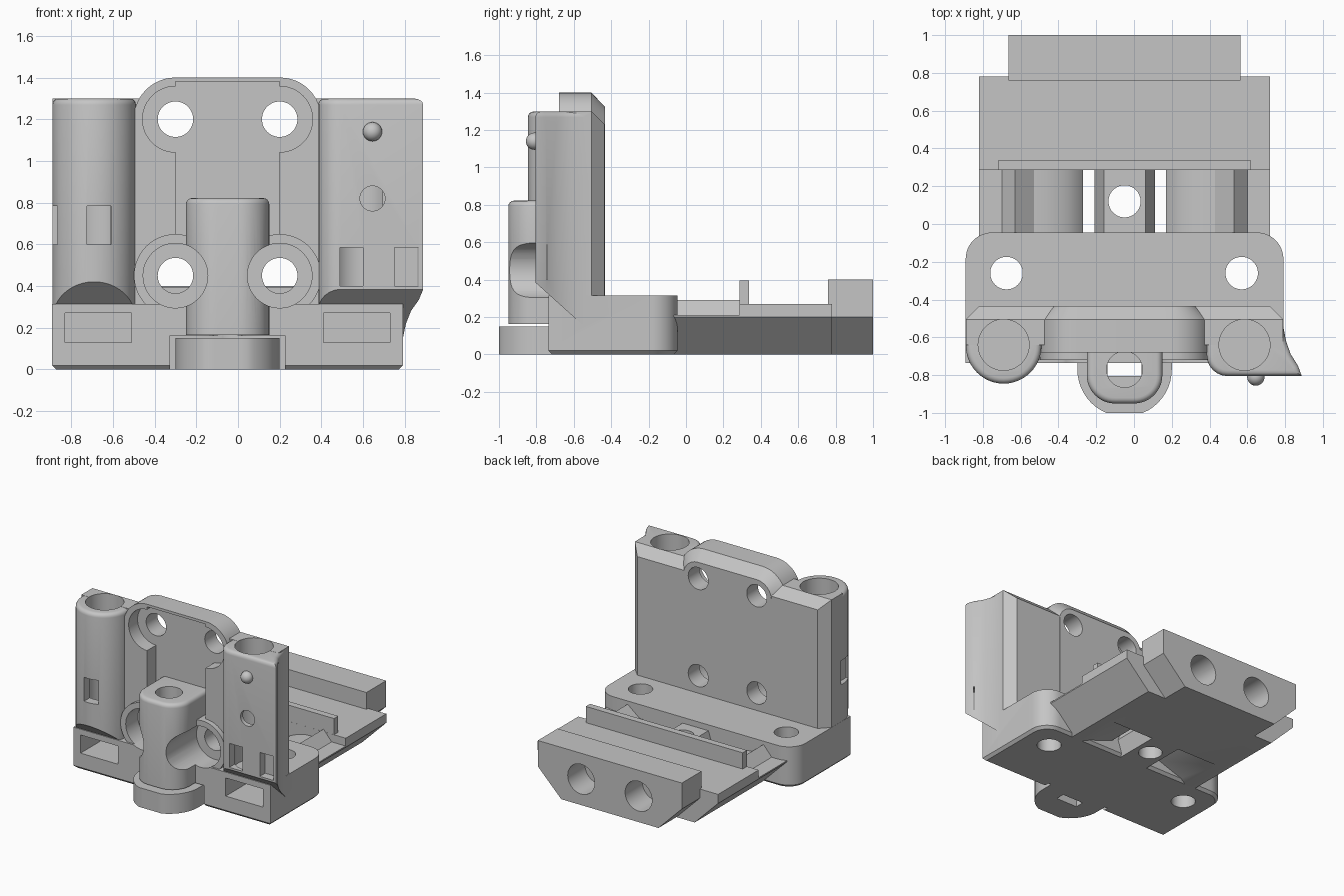
import bpy, bmesh, math

if "Cube" in bpy.data.objects:
    bpy.data.objects.remove(bpy.data.objects["Cube"])

CX = -0.05  # symmetry line of the carriage
grey = bpy.data.materials.new("mid_grey")
grey.diffuse_color = (0.56, 0.56, 0.56, 1)
grey.use_nodes = True
grey.node_tree.nodes["Principled BSDF"].inputs["Base Color"].default_value = grey.diffuse_color


def loft(name, axis, sections, bevel=0):
    """Skin between equal-count 2D loops placed at positions along an axis.
    x loops are (y, z), y loops are (x, z), z loops are (x, y)."""
    place = {"x": lambda a, b, t: (t, a, b), "y": lambda a, b, t: (a, t, b),
             "z": lambda a, b, t: (a, b, t)}[axis]
    bm = bmesh.new()
    rings = [[bm.verts.new(place(a, b, t)) for a, b in pts] for pts, t in sections]
    n = len(rings[0])
    for r0, r1 in zip(rings, rings[1:]):
        for i in range(n):
            bm.faces.new((r0[i], r0[(i + 1) % n], r1[(i + 1) % n], r1[i]))
    bm.faces.new(rings[0])
    bm.faces.new(rings[-1])
    bmesh.ops.recalc_face_normals(bm, faces=bm.faces)
    if bevel:  # round the whole top edge
        top = sections[-1][1]
        edges = [e for e in bm.edges if all(abs(v.co.z - top) < 1e-5 for v in e.verts)]
        bmesh.ops.bevel(bm, geom=edges, offset=bevel, segments=4, profile=0.5, affect='EDGES')
    me = bpy.data.meshes.new(name)
    bm.to_mesh(me)
    bm.free()
    me.materials.append(grey)
    ob = bpy.data.objects.new(name, me)
    bpy.context.collection.objects.link(ob)
    return ob


def arc(cx, cy, r, a0, a1, n=12):
    return [(cx + r * math.cos(math.radians(a0 + (a1 - a0) * i / n)),
             cy + r * math.sin(math.radians(a0 + (a1 - a0) * i / n))) for i in range(n + 1)]


def rect(a0, a1, b0, b1):
    return [(a0, b0), (a1, b0), (a1, b1), (a0, b1)]


def prism(name, axis, pts, t0, t1, bevel=0):
    return loft(name, axis, [(pts, t0), (pts, t1)], bevel)


def rod(axis, a, b, r, t0, t1, name="cutter"):
    return prism(name, axis, arc(a, b, r, 0, 352.5, 47), t0, t1)


def box(x0, x1, y0, y1, z0, z1, name="cutter"):
    return prism(name, "z", rect(x0, x1, y0, y1), z0, z1)


def volume(me):
    bm = bmesh.new()
    bm.from_mesh(me)
    v = bm.calc_volume(signed=True)
    bm.free()
    return v


def boolean(target, op, *tools):
    """Apply booleans, trying another solver when the volume makes no sense."""
    for tool in tools:
        va, vb = volume(target.data), volume(tool.data)
        lo, hi = (max(va, vb), va + vb) if op == 'UNION' else (va - vb, va)
        done = False
        for solver, own in (('MANIFOLD', False), ('EXACT', False), ('EXACT', True)):
            m = target.modifiers.new("bool", 'BOOLEAN')
            m.operation, m.solver, m.object = op, solver, tool
            m.use_self = own
            dg = bpy.context.evaluated_depsgraph_get()
            dg.update()
            me = bpy.data.meshes.new_from_object(target.evaluated_get(dg))
            target.modifiers.remove(m)
            v = volume(me)
            changed = len(me.polygons) != len(target.data.polygons) or abs(v - va) > 1e-7
            if changed and lo - 1e-3 < v < hi + 1e-3:
                target.data = me
                done = True
                break
        if done or op == 'DIFFERENCE':
            bpy.data.objects.remove(tool)


# Upright wall with chamfered back edges
body = loft("carriage_body", "y", [
    (rect(-0.89, 0.79, 0.1, 1.3), -0.64), (rect(-0.89, 0.79, 0.1, 1.3), -0.505),
    (rect(-0.82, 0.72, 0.1, 1.23), -0.435)])


def arch(r):
    return [(CX - 0.25 - r, 0.2), (CX + 0.25 + r, 0.2)] + arc(0.2, 1.2, r, 0, 90) + arc(-0.3, 1.2, r, 90, 180)


# Arched centre panel, recessed in front
panel = loft("panel", "y", [(arch(0.2), -0.68), (arch(0.2), -0.506), (arch(0.125), -0.434)])
boolean(body, 'UNION', panel)
boolean(body, 'DIFFERENCE', box(-0.3, 0.2, -1, -0.57, 0.45, 1.38))
for x in (-0.3, 0.2):
    boolean(body, 'DIFFERENCE', rod("y", x, 1.2, 0.158, -1, -0.5705))

# Rod pillars with an undercut at the foot
left = [(-0.888, -0.55)] + arc(-0.69, -0.645, 0.2, 180, 360, 24) + [(-0.492, -0.55)]
right = ([(0.4, -0.55), (0.385, -0.64)] + arc(0.495, -0.695, 0.11, 180, 270, 6)
         + [(0.888, -0.805), (0.868, -0.75), (0.83, -0.69), (0.805, -0.62),
            (0.788, -0.53), (0.7, -0.53)])
for pts in (left, right):
    pillar = prism("pillar", "z", pts, 0.105, 1.299, 0.03)
    boolean(pillar, 'DIFFERENCE',
            prism("cutter", "x", [(-1.1, -0.1), (-0.5, -0.1), (-0.5, 0.11), (-1.1, 0.65)], -2, 2))
    boolean(body, 'UNION', pillar)


# Base block with rounded rear corners
def base_plan(d):
    return ([(-0.891 + d, -0.735 + d), (0.791 - d, -0.735 + d)]
            + arc(0.651, -0.185, 0.14 - d, 0, 90) + arc(-0.751, -0.185, 0.14 - d, 90, 180))


boolean(body, 'UNION', loft("base", "z", [(base_plan(0.02), 0), (base_plan(0), 0.02), (base_plan(0), 0.315)]))


# Dovetail plate, rear block and rib
def dovetail(w, h):
    return [(CX - w + 0.2, 0), (CX + w - 0.2, 0), (CX + w, 0.2), (CX + w, h), (CX - w, h), (CX - w, 0.2)]


boolean(body, 'UNION',
        prism("rear_plate", "y", dovetail(0.77, 0.27), 0.285, 0.78),
        prism("rear_block", "y", dovetail(0.615, 0.4), 0.76, 1.0),
        box(-0.72, 0.62, 0.2855, 0.337, 0.1, 0.395, "rib"))

# Belt channel: centre island and two toothed ramps
island = [(-0.12, 0), (0.12, 0), (0.16, 0.12), (0.11, 0.27), (-0.11, 0.27), (-0.16, 0.12)]
ramp = [(0.48, 0), (0.57, 0), (0.77, 0.2), (0.77, 0.21), (0.65, 0.21), (0.58, 0.29), (0.48, 0.21),
        (0.42, 0.205), (0.36, 0.19), (0.3, 0.165), (0.25, 0.13), (0.22, 0.09)]
boolean(body, 'UNION', prism("island", "y", [(CX + u, z) for u, z in island], -0.1, 0.3))
for s in (-1, 1):
    boolean(body, 'UNION', prism("ramp", "y", [(CX + s * u, z) for u, z in ramp], -0.1, 0.3))

# Screw rings and central column
for x in (-0.3, 0.2):
    boolean(body, 'UNION', rod("y", x, 0.45, 0.199, -0.72, -0.51, "screw_ring"))
column = ([(CX - 0.2, -0.53)] + arc(CX - 0.05, -0.80, 0.15, 180, 270)
          + arc(CX + 0.05, -0.80, 0.15, 270, 360) + [(CX + 0.2, -0.53)])
boolean(body, 'DIFFERENCE', box(-0.325, 0.225, -1.2, -0.68, -0.1, 0.163))
boolean(body, 'UNION', prism("column", "z", column, 0.164, 0.822, 0.03))

# Counterbores and through holes for the four screws
for x in (-0.3, 0.2):
    boolean(body, 'DIFFERENCE', rod("y", x, 0.45, 0.155, -1.2, -0.571))
    for z in (0.45, 1.2):
        boolean(body, 'DIFFERENCE', rod("y", x, z, 0.085, -1.2, -0.3))

# Rod bores, nut pockets, corner holes and rear bores
for x, px in ((-0.69, -0.67), (0.585, 0.57)):
    boolean(body, 'DIFFERENCE', rod("z", x, -0.64, 0.135, 0.36, 1.5),
            box(px - 0.16, px + 0.16, -1, -0.45, 0.13, 0.27))
for x in (-0.675, 0.57):
    boolean(body, 'DIFFERENCE', rod("z", x, -0.26, 0.086, -0.1, 0.5))
for x in (CX - 0.245, CX + 0.245):
    boolean(body, 'DIFFERENCE', rod("y", x, 0.2, 0.115, 0.79, 1.2))
boolean(body, 'DIFFERENCE', rod("z", CX, 0.12, 0.085, -0.1, 0.5),
        rod("z", CX, -0.77, 0.095, 0.1, 1.0))

# Tie windows and the small sight hole in the pillars
for x0, x1, y0, y1, z0, z1 in ((-0.725, -0.61, -1, -0.75, 0.6, 0.785), (-1, -0.85, -0.74, -0.62, 0.6, 0.785),
                               (0.49, 0.6, -1, -0.73, 0.4, 0.585), (0.75, 0.865, -1, -0.74, 0.4, 0.585)):
    boolean(body, 'DIFFERENCE', box(x0, x1, y0, y1, z0, z1))
boolean(body, 'DIFFERENCE', rod("y", 0.645, 0.82, 0.06, -1, -0.72))

# Foot below the column, with a slot
plan = [(CX + 0.25, -0.65), (CX - 0.25, -0.65)] + [
    (x, max(y, -1.0)) for x, y in arc(CX, -0.77, 0.25, 180, 360, 24)]
foot = prism("foot", "z", plan, 0, 0.15)
boolean(foot, 'DIFFERENCE', box(CX - 0.09, CX + 0.09, -0.805, -0.735, -0.1, 0.3))

# Locating bump on the right pillar
bpy.ops.mesh.primitive_uv_sphere_add(segments=24, ring_count=12, radius=0.046, location=(0.645, -0.81, 1.14))
bump = bpy.context.object
bump.name = "locating_bump"
bump.data.materials.append(grey)

for ob in [o for o in bpy.context.scene.objects if o.type == 'MESH']:
    bpy.ops.object.select_all(action='DESELECT')
    ob.select_set(True)
    bpy.context.view_layer.objects.active = ob
    bpy.ops.object.shade_smooth_by_angle(angle=math.radians(30))
